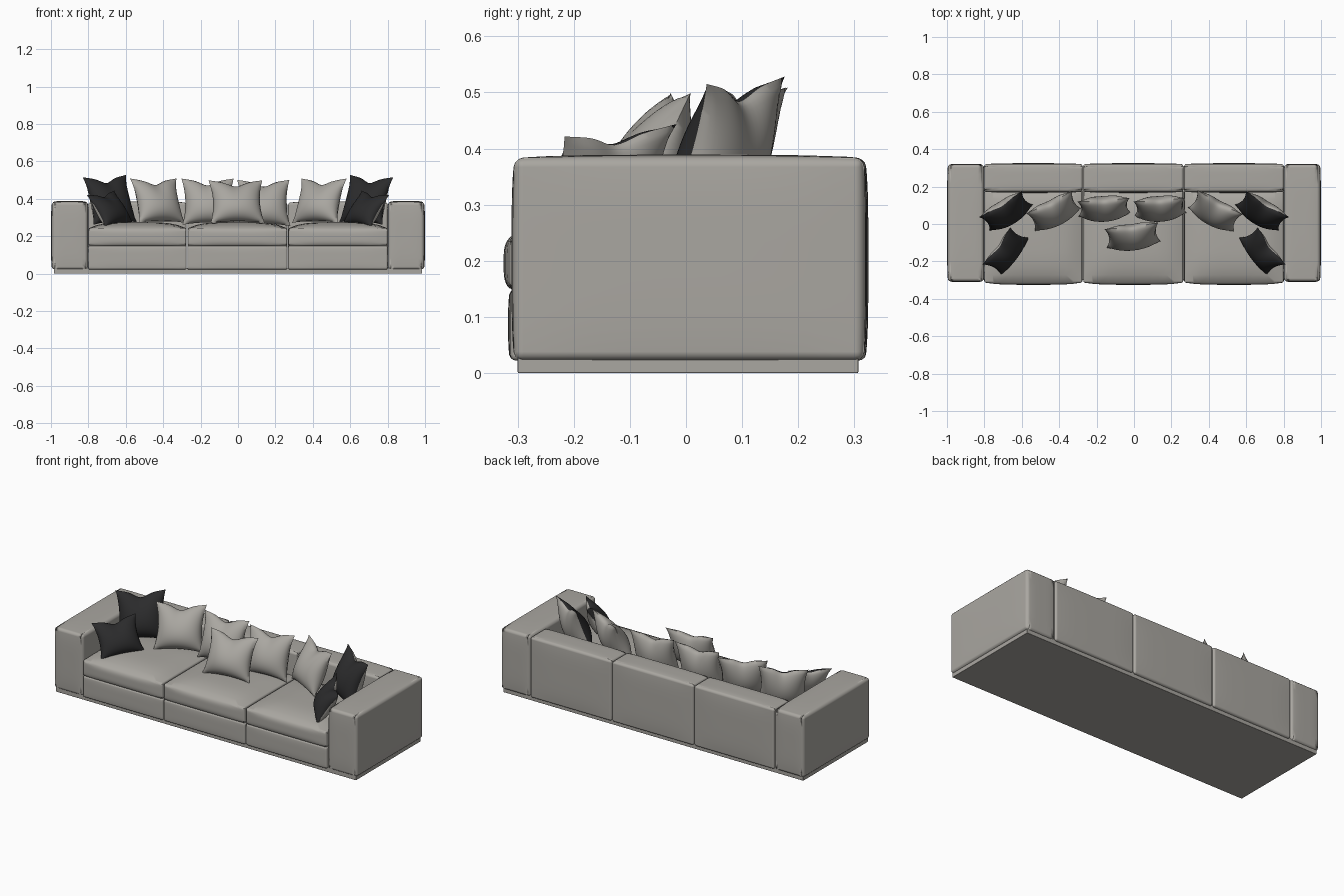
import bpy, bmesh, math
from mathutils import Matrix, Vector

if "Cube" in bpy.data.objects:
    bpy.data.objects.remove(bpy.data.objects["Cube"])


def make_material(name, rgb):
    m = bpy.data.materials.new(name)
    m.diffuse_color = (*rgb, 1)
    m.use_nodes = True
    m.node_tree.nodes["Principled BSDF"].inputs["Base Color"].default_value = m.diffuse_color
    return m


GREY = make_material("warm grey fabric", (0.40, 0.385, 0.355))
DARK = make_material("charcoal fabric", (0.024, 0.024, 0.025))


def finish(bm, name, mats, angle):
    me = bpy.data.meshes.new(name)
    bm.to_mesh(me)
    bm.free()
    for m in mats:
        me.materials.append(m)
    me.shade_smooth()
    me.set_sharp_from_angle(angle=math.radians(angle))
    ob = bpy.data.objects.new(name, me)
    bpy.context.collection.objects.link(ob)
    return ob


def soft_box(name, lo, hi, puff=(0, 0, 0), bevel=0.012, flat_base=True):
    """Upholstered block: subdivided box with swollen faces and rounded edges."""
    lo, hi = Vector(lo), Vector(hi)
    mid, half = (lo + hi) / 2, (hi - lo) / 2
    bm = bmesh.new()
    bmesh.ops.create_cube(bm, size=2)
    if any(puff):
        bmesh.ops.subdivide_edges(bm, edges=bm.edges[:], cuts=11, use_grid_fill=True)
    for v in bm.verts:
        u = v.co.copy()
        f = [1 - u[i] ** 4 for i in range(3)]
        for i in range(3):
            p = puff[i] * u[i] * f[(i + 1) % 3] * f[(i + 2) % 3]
            if i == 2 and flat_base and u.z < 0:
                p = 0
            v.co[i] = mid[i] + u[i] * half[i] + p
    ob = finish(bm, name, [GREY], 180)
    mod = ob.modifiers.new("rounded edges", 'BEVEL')
    mod.width, mod.segments = bevel, 3
    mod.limit_method, mod.angle_limit = 'ANGLE', math.radians(50)
    mod.harden_normals = True
    return ob


def pillow(name, loc, w, h, turn, lean, roll=0, front=GREY, t=0.065, n=24):
    """Scatter pillow: two domed sheets, pointed corners, chopped top edge."""
    bm = bmesh.new()
    for side in (-1, 1):
        rows = []
        for j in range(n + 1):
            v = 2 * j / n - 1
            row = []
            for i in range(n + 1):
                u = 2 * i / n - 1
                x = u * (1 - 0.13 * (1 - v * v) * u * u)
                z = v * (1 - 0.10 * (1 - u * u) * v * v)
                chop = math.exp(-(u / 0.35) ** 2) * max(0, (v + 1) / 2) ** 3
                z -= 0.20 * chop
                y = side * t * max(0, (1 - u * u) * (1 - v * v)) ** 0.6
                y *= (1 - 0.25 * v) * (1 - 0.35 * chop)
                row.append(bm.verts.new((x * w / 2, y, z * h / 2)))
            rows.append(row)
        for j in range(n):
            for i in range(n):
                f = bm.faces.new((rows[j][i], rows[j][i + 1],
                                  rows[j + 1][i + 1], rows[j + 1][i]))
                f.material_index = 0 if side < 0 else 1
    bmesh.ops.remove_doubles(bm, verts=bm.verts[:], dist=1e-4)
    bmesh.ops.recalc_face_normals(bm, faces=bm.faces[:])
    rot = (Matrix.Rotation(math.radians(turn), 4, 'Z')
           @ Matrix.Rotation(math.radians(-lean), 4, 'X')
           @ Matrix.Rotation(math.radians(roll), 4, 'Y'))
    bm.transform(Matrix.Translation(loc) @ rot)
    return finish(bm, name, [front, GREY], 60)


# plinth
soft_box("plinth", (-0.985, -0.30, 0), (0.985, 0.307, 0.03), bevel=0.002)

# arms
for side, s in (("left", -1), ("right", 1)):
    x0, x1 = sorted((s * 0.803, s * 0.995))
    soft_box(side + "_arm", (x0, -0.306, 0.022), (x1, 0.317, 0.383),
             puff=(0.005, 0.005, 0.006), bevel=0.018)

# three seat sections: back, base and cushion
edges = (-0.803, -0.273, 0.266, 0.803)
for k, part in enumerate(("left", "middle", "right")):
    a, b = edges[k] + 0.002, edges[k + 1] - 0.002
    soft_box(part + "_back", (a, 0.172, 0.022), (b, 0.320, 0.380),
             puff=(0, 0.005, 0.006), bevel=0.016)
    soft_box(part + "_seat_base", (a, -0.313, 0.022), (b, 0.18, 0.150),
             puff=(0, 0.004, 0), bevel=0.010)
    soft_box(part + "_seat_cushion", (a + 0.002, -0.313, 0.148), (b - 0.002, 0.175, 0.243),
             puff=(0, 0.012, 0.032), bevel=0.014)

# grey pillows
pillow("left_grey_pillow", (-0.43, 0.070, 0.390), 0.275, 0.26, 26, 24)
pillow("right_grey_pillow", (0.435, 0.070, 0.390), 0.275, 0.26, -28, 24)
pillow("mid_left_pillow", (-0.16, 0.090, 0.385), 0.28, 0.26, 4, 18)
pillow("mid_right_pillow", (0.138, 0.090, 0.378), 0.28, 0.26, 4, 18)
pillow("front_pillow", (-0.008, -0.060, 0.385), 0.29, 0.25, 7, 24)

# two-tone corner pillows: charcoal front, grey back
for side, s in (("left", -1), ("right", 1)):
    pillow(side + "_large_dark_pillow", (s * 0.685, 0.070, 0.395), 0.27, 0.27,
           -s * 30, 20, s * 3, DARK)
    pillow(side + "_small_dark_pillow", (s * 0.685, -0.145, 0.345), 0.25, 0.21,
           -s * 50, 33, s * 6, DARK, t=0.05)
